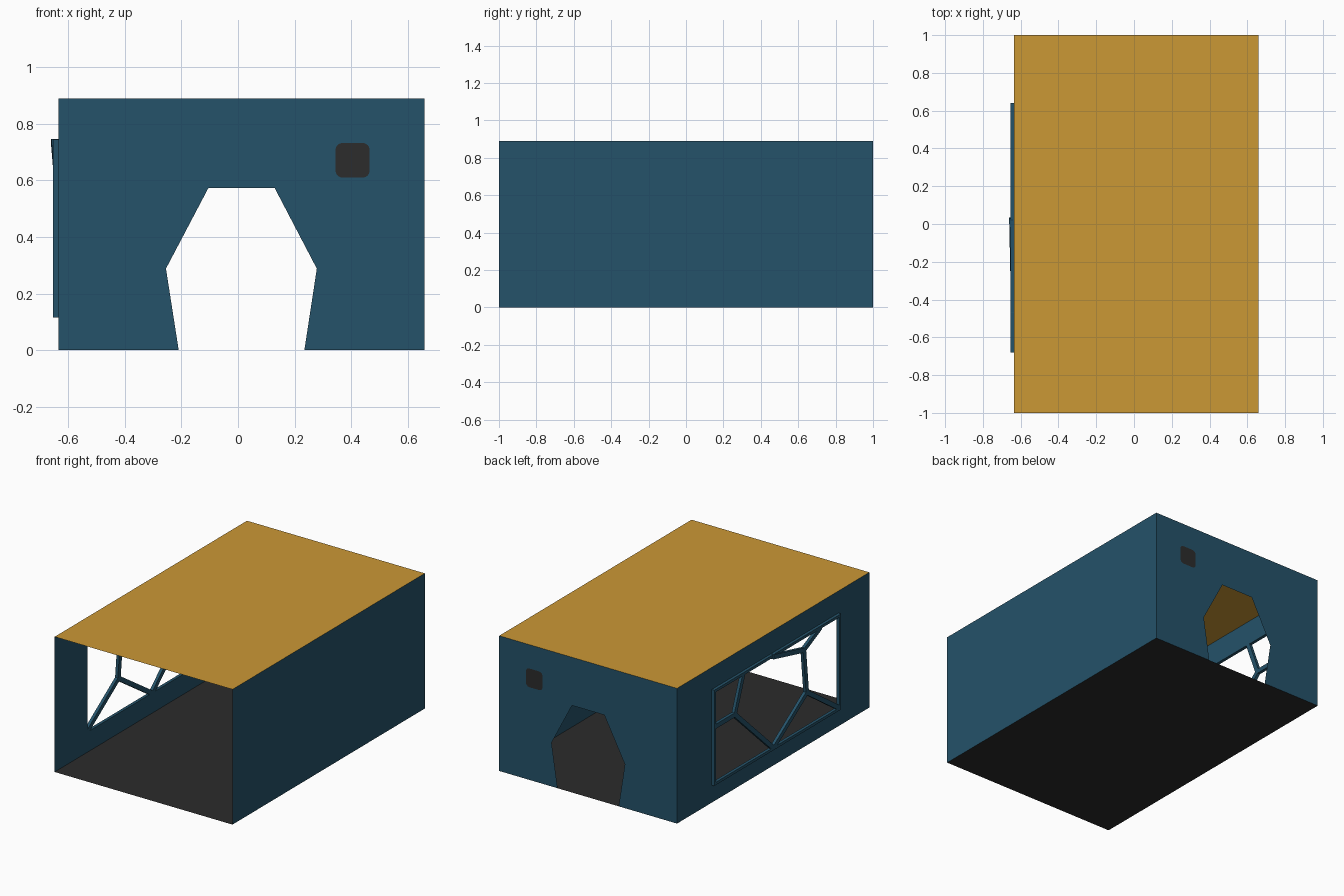
import bpy, bmesh, math
from mathutils import Vector, Matrix

if "Cube" in bpy.data.objects:
    bpy.data.objects.remove(bpy.data.objects["Cube"])

X0, X1, H = -0.635, 0.66, 0.89      # room extents in x, and height


def material(name, rgb):
    m = bpy.data.materials.new(name)
    m.diffuse_color = (*rgb, 1)
    m.use_nodes = True
    m.node_tree.nodes["Principled BSDF"].inputs["Base Color"].default_value = m.diffuse_color
    return m


BLUE = material("wall_blue", (0.018, 0.085, 0.142))
GOLD = material("roof_gold", (0.600, 0.315, 0.036))
DARK = material("floor_charcoal", (0.025, 0.025, 0.025))


def finish(bm, name, mat):
    me = bpy.data.meshes.new(name)
    bm.to_mesh(me)
    bm.free()
    ob = bpy.data.objects.new(name, me)
    bpy.context.collection.objects.link(ob)
    me.materials.append(mat)
    return ob


def sheet(name, loops, place, normal, mat):
    """Flat sheet from an outline plus hole loops; place maps (u, v) to 3D."""
    bm = bmesh.new()
    edges = []
    for loop in loops:
        vs = [bm.verts.new(place(u, v)) for u, v in loop]
        edges += [bm.edges.new((a, b)) for a, b in zip(vs, vs[1:] + vs[:1])]
    bmesh.ops.triangle_fill(bm, edges=edges, use_beauty=True, normal=normal)
    for f in bm.faces:
        f.normal_update()
        if f.normal.dot(Vector(normal)) < 0:
            f.normal_flip()
    return finish(bm, name, mat)


def rect(u0, u1, v0, v1):
    return [(u0, v0), (u1, v0), (u1, v1), (u0, v1)]


def round_rect(u0, u1, v0, v1, r, n=4):
    pts = []
    for k, (cu, cv) in enumerate(rect(u0 + r, u1 - r, v0 + r, v1 - r)):
        for i in range(n + 1):
            a = math.pi + (k + i / n) * math.pi / 2
            pts.append((cu + r * math.cos(a), cv + r * math.sin(a)))
    return pts


# floor and roof
sheet("floor", [rect(X0, X1, -1, 1)], lambda u, v: (u, v, 0), (0, 0, 1), DARK)
sheet("roof", [rect(X0, X1, -1, 1)], lambda u, v: (u, v, H), (0, 0, 1), GOLD)

# right wall, plain
sheet("right_wall", [rect(-1, 1, 0, H)], lambda u, v: (X1, u, v), (1, 0, 0), BLUE)

# back wall with faceted doorway, and a dark panel set flush in it
panel = round_rect(0.345, 0.466, 0.61, 0.733, 0.025)
door = [(-0.21, 0), (-0.255, 0.288), (-0.105, 0.573),
        (0.13, 0.573), (0.279, 0.288), (0.235, 0)]
outline = [(X0, 0)] + door + [(X1, 0), (X1, H), (X0, H)]
back = lambda u, v: (u, 1, v)
sheet("back_wall", [outline, panel], back, (0, 1, 0), BLUE)
sheet("wall_panel", [panel], back, (0, 1, 0), DARK)

# left wall with the large window opening
WY0, WY1, WZ0, WZ1 = -0.68, 0.64, 0.115, 0.745
sheet("left_wall", [rect(-1, 1, 0, H), rect(WY0, WY1, WZ0, WZ1)],
      lambda u, v: (X0, u, v), (-1, 0, 0), BLUE)

# window frame and irregular glazing bars
DEPTH = 0.02
XC = X0 - DEPTH / 2 + 0.001


def bar(bm, a, b, width, out=0.0):
    """Box bar from a to b in the wall plane; 'out' pushes end b outward."""
    p, q = Vector((XC, *a)), Vector((XC - out, *b))
    d = q - p
    z = d.normalized()
    y = z.cross(Vector((1, 0, 0))).normalized()
    x = y.cross(z)
    rot = Matrix((x, y, z)).transposed().to_4x4()
    mat = Matrix.Translation((p + q) / 2) @ rot @ Matrix.Diagonal((DEPTH, width, d.length, 1))
    bmesh.ops.create_cube(bm, size=1, matrix=mat)


bm = bmesh.new()
W = 0.018
h = W / 2
for z in (WZ0 + h, WZ1 - h):
    bar(bm, (WY0, z), (WY1, z), W)
for y in (WY0 + h, WY1 - h):
    bar(bm, (y, WZ0 + W), (y, WZ1 - W), W)
finish(bm, "window_frame", BLUE)

bm = bmesh.new()
A, B, C, D = (-0.30, 0.65), (-0.33, 0.36), (0.02, 0.128), (0.42, 0.50)
for a, b, out in ((A, (-0.475, 0.733), 0), (A, (0.03, 0.733), 0.007), (A, B, 0),
                  (B, (-0.665, 0.13), 0), (B, C, 0), (C, D, 0),
                  (D, (0.63, 0.50), 0), (D, (0.33, 0.735), 0)):
    bar(bm, a, b, 0.03, out)
finish(bm, "window_bars", BLUE)
